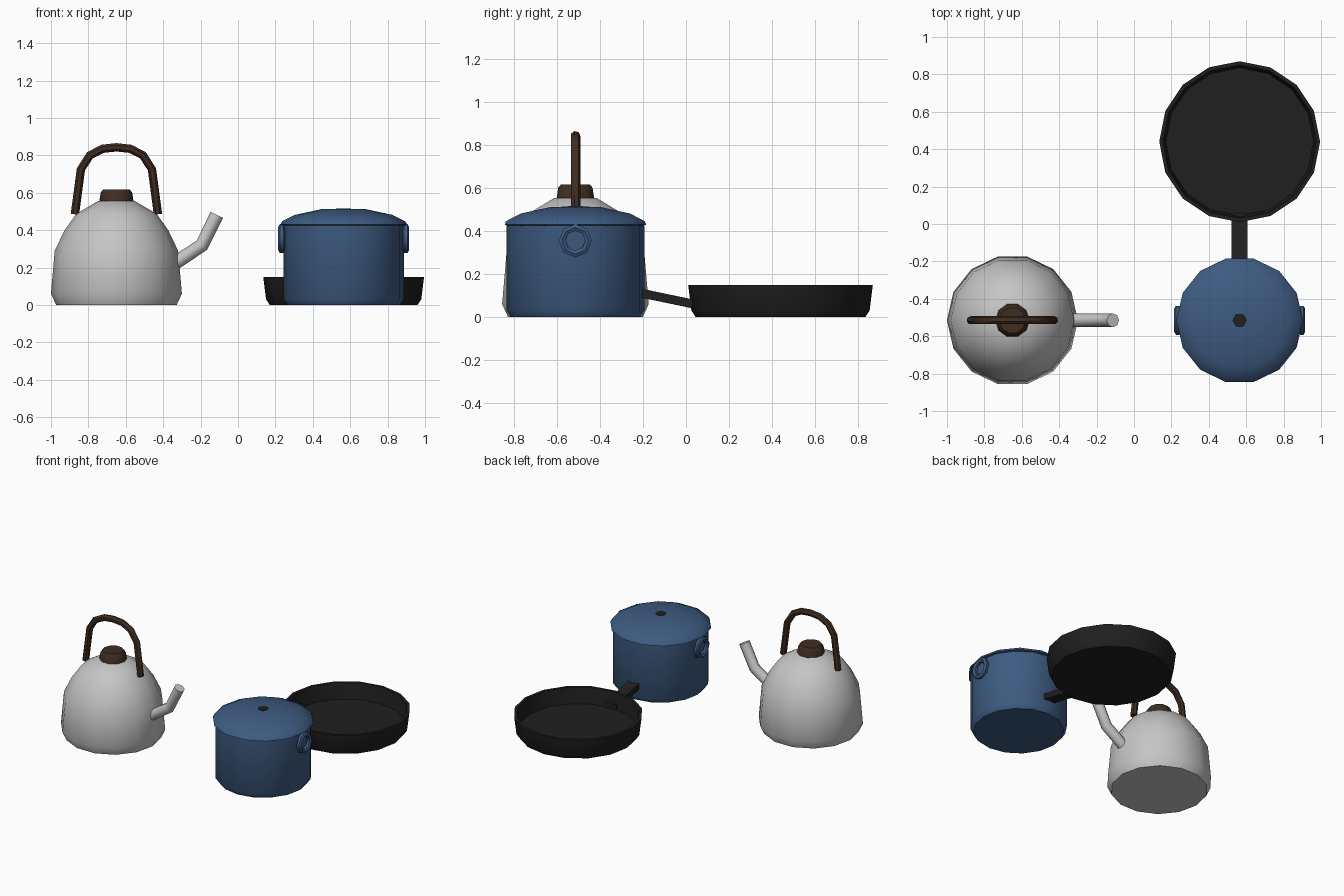
import bpy, bmesh, math
from mathutils import Vector

if "Cube" in bpy.data.objects:
    bpy.data.objects.remove(bpy.data.objects["Cube"])


def material(name, rgb):
    m = bpy.data.materials.new(name)
    m.diffuse_color = (*rgb, 1)
    m.use_nodes = True
    m.node_tree.nodes["Principled BSDF"].inputs["Base Color"].default_value = m.diffuse_color
    return m


STEEL = material("light grey enamel", (0.56, 0.56, 0.56))
BLUE = material("blue enamel", (0.047, 0.105, 0.22))
BROWN = material("dark brown wood", (0.05, 0.026, 0.015))
BLACK = material("black iron", (0.014, 0.014, 0.014))


def finish(bm, name, mat, angle=40):
    bmesh.ops.recalc_face_normals(bm, faces=bm.faces)
    me = bpy.data.meshes.new(name)
    bm.to_mesh(me)
    bm.free()
    me.materials.append(mat)
    ob = bpy.data.objects.new(name, me)
    bpy.context.collection.objects.link(ob)
    bpy.ops.object.select_all(action='DESELECT')
    ob.select_set(True)
    bpy.context.view_layer.objects.active = ob
    bpy.ops.object.shade_smooth_by_angle(angle=math.radians(angle))
    return ob


def skin(bm, rings, caps=True, closed=False):
    """Join vertex rings with quads; cap the ends or close the loop."""
    n = len(rings[0])
    pairs = list(zip(rings, rings[1:])) + ([(rings[-1], rings[0])] if closed else [])
    for a, b in pairs:
        for i in range(n):
            j = (i + 1) % n
            bm.faces.new((a[i], a[j], b[j], b[i]))
    if caps and not closed:
        bm.faces.new(rings[0])
        bm.faces.new(rings[-1])


def lathe(name, mat, profile, center, sides, angle=40):
    """Turn an (r, z) profile about a vertical axis."""
    bm = bmesh.new()
    rings = []
    for r, z in profile:
        rings.append([bm.verts.new((center[0] + r * math.cos(2 * math.pi * i / sides),
                                    center[1] + r * math.sin(2 * math.pi * i / sides), z))
                      for i in range(sides)])
    skin(bm, rings)
    return finish(bm, name, mat, angle)


def tube(name, mat, path, radius, sides, side_axis, closed=False):
    """Sweep a round section along a planar path; side_axis is the plane normal."""
    bm = bmesh.new()
    pts = [Vector(p) for p in path]
    s = Vector(side_axis)
    n = len(pts)
    rings = []
    for k, p in enumerate(pts):
        a = pts[k - 1] if closed or k > 0 else p
        b = pts[(k + 1) % n] if closed or k < n - 1 else p
        u = s.cross((b - a).normalized())
        rings.append([bm.verts.new(p + radius * (s * math.cos(t) + u * math.sin(t)))
                      for t in (2 * math.pi * i / sides for i in range(sides))])
    skin(bm, rings, closed=closed)
    return finish(bm, name, mat, 50)


# Kettle
K = (-0.65, -0.515)
lathe("kettle_body", STEEL, [(0.322, 0), (0.35, 0.06), (0.33, 0.29), (0.277, 0.40),
                             (0.215, 0.487), (0.10, 0.555)], K, 14, 50)
lathe("kettle_lid_knob", BROWN, [(0.093, 0.545), (0.084, 0.602), (0.07, 0.618)], K, 10)
tube("kettle_spout", STEEL, [(-0.38, K[1], 0.195), (-0.193, K[1], 0.32),
                             (-0.113, K[1], 0.482)], 0.037, 8, (0, 1, 0))
half = [(-0.222, 0.485), (-0.19, 0.725), (-0.142, 0.80), (-0.075, 0.835)]
arch = half + [(0, 0.843)] + [(-x, z) for x, z in reversed(half)]
tube("kettle_handle", BROWN, [(K[0] + x, K[1], z) for x, z in arch], 0.023, 7, (0, 1, 0))

# Cooking pot with lid and ring handles
P = (0.565, -0.515)
lathe("pot_body", BLUE, [(0.30, 0), (0.322, 0.032), (0.322, 0.425)], P, 16)
lathe("pot_lid", BLUE, [(0.31, 0.422), (0.338, 0.43), (0.33, 0.447), (0.26, 0.482),
                        (0.12, 0.512), (0.04, 0.514)], P, 14)
lathe("pot_lid_knob", BLACK, [(0.04, 0.50), (0.04, 0.516)], P, 6)
for side, label in ((-1, "left"), (1, "right")):
    ring = [(P[0] + side * 0.332, P[1] + 0.062 * math.cos(t), 0.355 + 0.062 * math.sin(t))
            for t in (2 * math.pi * i / 8 for i in range(8))]
    tube("pot_ring_" + label, BLUE, ring, 0.018, 6, (1, 0, 0), closed=True)

# Frying pan: outer wall, rim, inner wall and floor in one profile
F = (0.565, 0.44)
lathe("pan_body", BLACK, [(0.395, 0), (0.415, 0.03), (0.43, 0.15), (0.41, 0.15),
                          (0.395, 0.035)], F, 16)

# Pan handle: flat bar rising towards the pot
bm = bmesh.new()
rings = []
for y, z in ((0.06, 0.055), (-0.30, 0.13)):
    rings.append([bm.verts.new((F[0] + sx * 0.043, y, z + sz * 0.021))
                  for sx, sz in ((-1, -1), (1, -1), (1, 1), (-1, 1))])
skin(bm, rings)
finish(bm, "pan_handle", BLACK, 30)
